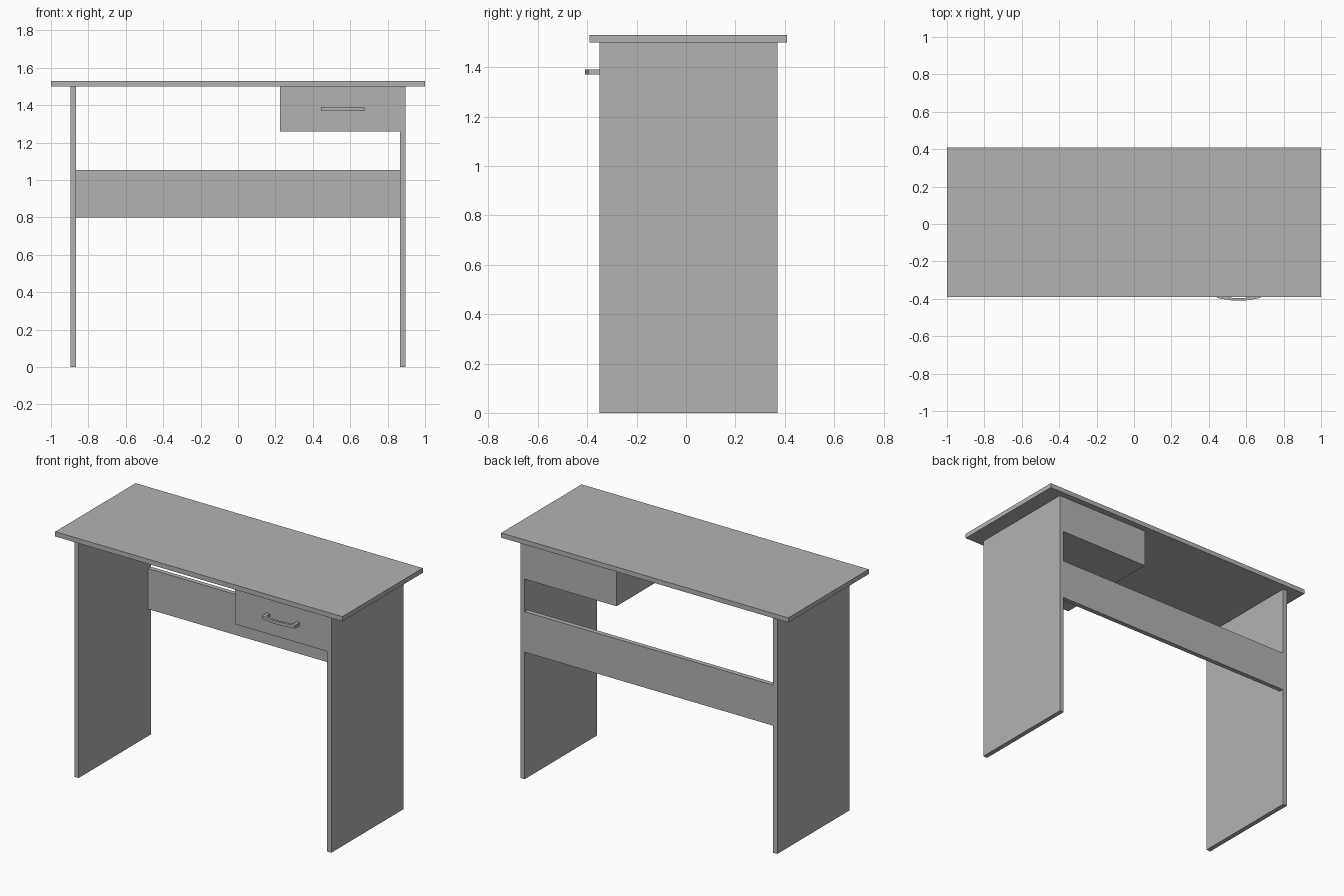
import bpy
import bmesh
import math

cube = bpy.data.objects.get("Cube")
if cube:
    bpy.data.objects.remove(cube, do_unlink=True)

# Single grey material
GREY = (0.45, 0.45, 0.45, 1.0)
grey = bpy.data.materials.new("plain_grey")
grey.use_nodes = True
grey.diffuse_color = GREY
grey.node_tree.nodes["Principled BSDF"].inputs["Base Color"].default_value = GREY


def finish(name, bm):
    bmesh.ops.recalc_face_normals(bm, faces=bm.faces)
    mesh = bpy.data.meshes.new(name)
    bm.to_mesh(mesh)
    bm.free()
    mesh.materials.append(grey)
    obj = bpy.data.objects.new(name, mesh)
    bpy.context.collection.objects.link(obj)
    return obj


def box(name, xs, ys, zs):
    bm = bmesh.new()
    bmesh.ops.create_cube(bm, size=1)
    for v in bm.verts:
        v.co = [lo + (c + 0.5) * (hi - lo) for c, (lo, hi) in zip(v.co, (xs, ys, zs))]
    return finish(name, bm)


def extrude_plan(name, outline, z0, z1):
    bm = bmesh.new()
    face = bm.faces.new([bm.verts.new((x, y, z0)) for x, y in outline])
    result = bmesh.ops.extrude_face_region(bm, geom=[face])
    verts = [g for g in result["geom"] if isinstance(g, bmesh.types.BMVert)]
    bmesh.ops.translate(bm, verts=verts, vec=(0, 0, z1 - z0))
    return finish(name, bm)


FRONT, BACK = -0.35, 0.37
LEG_IN, LEG_OUT = 0.865, 0.895
TOP_Z = 1.5

# Desk top and side panels
box("desk_top", (-1, 1), (-0.39, 0.41), (TOP_Z, 1.53))
box("left_side_panel", (LEG_IN, LEG_OUT), (FRONT, BACK), (0, TOP_Z))
box("right_side_panel", (-LEG_OUT, -LEG_IN), (FRONT, BACK), (0, TOP_Z))

# Rear stretcher, flush with the back edges
box("rear_stretcher", (-LEG_IN, LEG_IN), (BACK - 0.03, BACK), (0.80, 1.055))

# Drawer box under the top
box("drawer", (0.225, LEG_IN), (FRONT, BACK), (1.26, TOP_Z))

# Bowed handle: two posts joined by a shallow arc
HANDLE_X, HALF, POST = 0.56, 0.115, 0.022
END_Y, BOW, STEPS = -0.395, 0.015, 12


def arc(half, end_y):
    params = [2 * i / STEPS - 1 for i in range(STEPS + 1)]
    return [(HANDLE_X + half * t, end_y - BOW * math.cos(t * math.pi / 2)) for t in params]


outer = arc(HALF, END_Y)
inner = arc(HALF - POST, END_Y + 0.013)
outline = ([(HANDLE_X - HALF, FRONT)] + outer + [(HANDLE_X + HALF, FRONT)]
           + [(HANDLE_X + HALF - POST, FRONT)] + inner[::-1]
           + [(HANDLE_X - HALF + POST, FRONT)])
extrude_plan("drawer_handle", outline, 1.37, 1.39)
